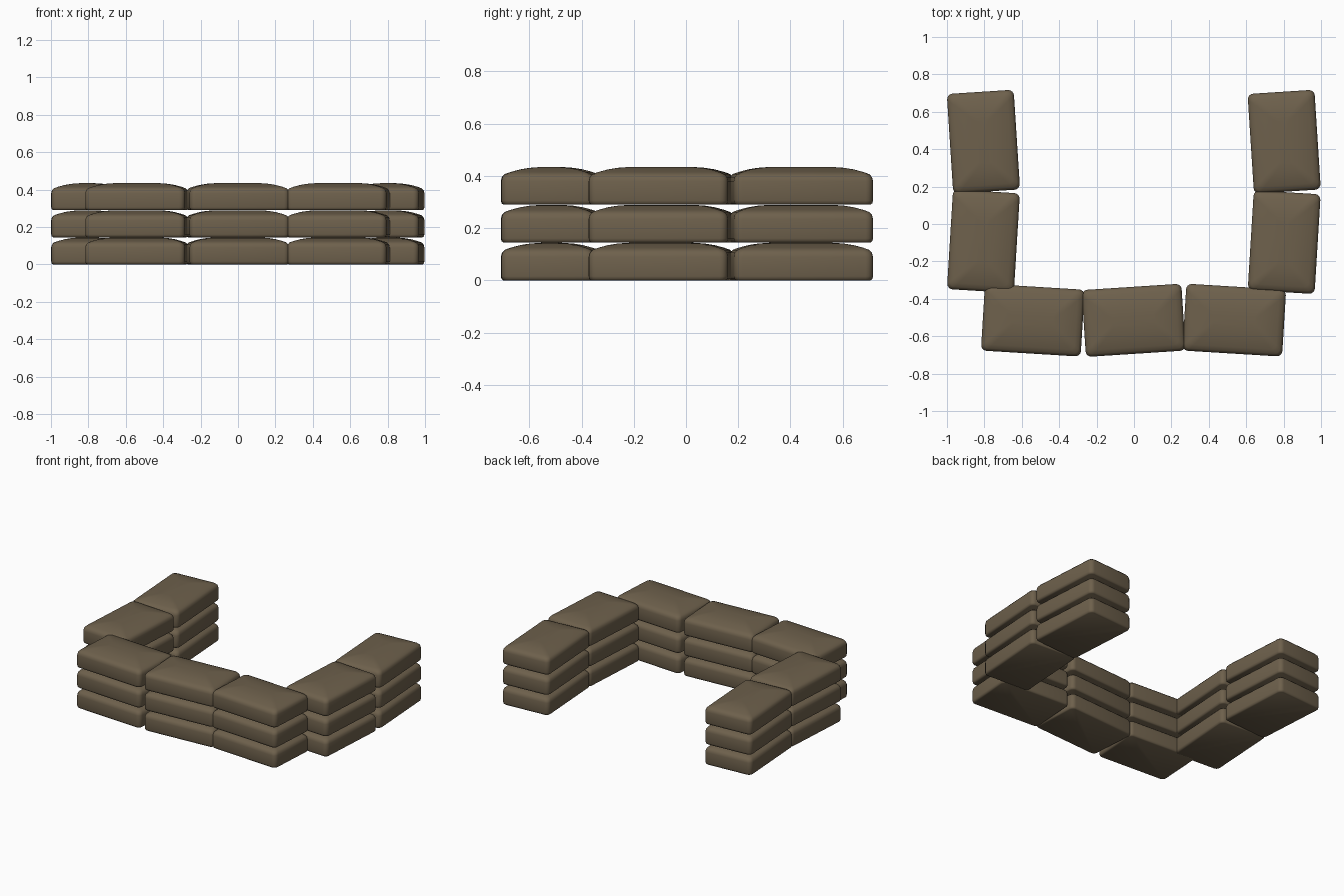
import bpy, bmesh, math

if "Cube" in bpy.data.objects:
    bpy.data.objects.remove(bpy.data.objects["Cube"], do_unlink=True)

HALF_LENGTH, HALF_WIDTH, LAYER = 0.267, 0.179, 0.145

# Burlap colour
burlap = bpy.data.materials.new("brown burlap")
burlap.use_nodes = True
colour = (0.155, 0.118, 0.072, 1)
burlap.diffuse_color = colour
bsdf = burlap.node_tree.nodes["Principled BSDF"]
bsdf.inputs["Base Color"].default_value = colour
bsdf.inputs["Roughness"].default_value = 0.9


def rounded_rectangle(hx, hy, r, steps=4):
    """Outline points of a rounded rectangle, counter-clockwise."""
    pts = []
    for i, (sx, sy) in enumerate([(1, 1), (-1, 1), (-1, -1), (1, -1)]):
        for k in range(steps + 1):
            a = math.radians(90 * (i + k / steps))
            pts.append((sx * (hx - r) + r * math.cos(a),
                        sy * (hy - r) + r * math.sin(a)))
    return pts


def make_bag_mesh():
    """Flat-bottomed bag with upright sides and a softly domed top."""
    # inset from the outline, height, corner radius
    rings = [(0.010, 0.0, 0.024), (0.003, 0.005, 0.028), (0, 0.016, 0.03),
             (0, 0.090, 0.03), (0.004, 0.106, 0.03), (0.014, 0.117, 0.028),
             (0.035, 0.125, 0.025), (0.070, 0.135, 0.022),
             (0.105, 0.141, 0.018), (0.150, 0.1445, 0.012)]
    bm = bmesh.new()
    loops = [[bm.verts.new((x, y, z)) for x, y in
              rounded_rectangle(HALF_LENGTH - inset, HALF_WIDTH - inset, r)]
             for inset, z, r in rings]
    n = len(loops[0])
    for low, high in zip(loops, loops[1:]):
        for i in range(n):
            j = (i + 1) % n
            bm.faces.new((low[i], low[j], high[j], high[i]))
    bm.faces.new(loops[0][::-1])
    bm.faces.new(loops[-1])
    for f in bm.faces:
        f.smooth = True
    for e in bm.edges:
        e.smooth = e.calc_face_angle(0) < math.radians(40)
    mesh = bpy.data.meshes.new("sandbag")
    bm.to_mesh(mesh)
    bm.free()
    mesh.materials.append(burlap)
    return mesh


# Layout of one layer: name, x, y, turn in degrees
layout = [("front_right_bag", -0.541, -0.514, -3.5),
          ("front_middle_bag", -0.002, -0.515, 3.7),
          ("front_left_bag", 0.536, -0.514, -3.5),
          ("right_wing_front_bag", -0.805, -0.092, 86.5),
          ("right_wing_rear_bag", -0.805, 0.440, 93.7),
          ("left_wing_front_bag", 0.803, -0.097, 86.5),
          ("left_wing_rear_bag", 0.803, 0.440, 93.7)]

# Three identical layers stacked on one another
bag = make_bag_mesh()
for level in range(3):
    for name, x, y, turn in layout:
        ob = bpy.data.objects.new(f"{name}_layer_{level + 1}", bag)
        ob.location = (x, y, level * LAYER)
        ob.rotation_euler.z = math.radians(turn)
        bpy.context.collection.objects.link(ob)
